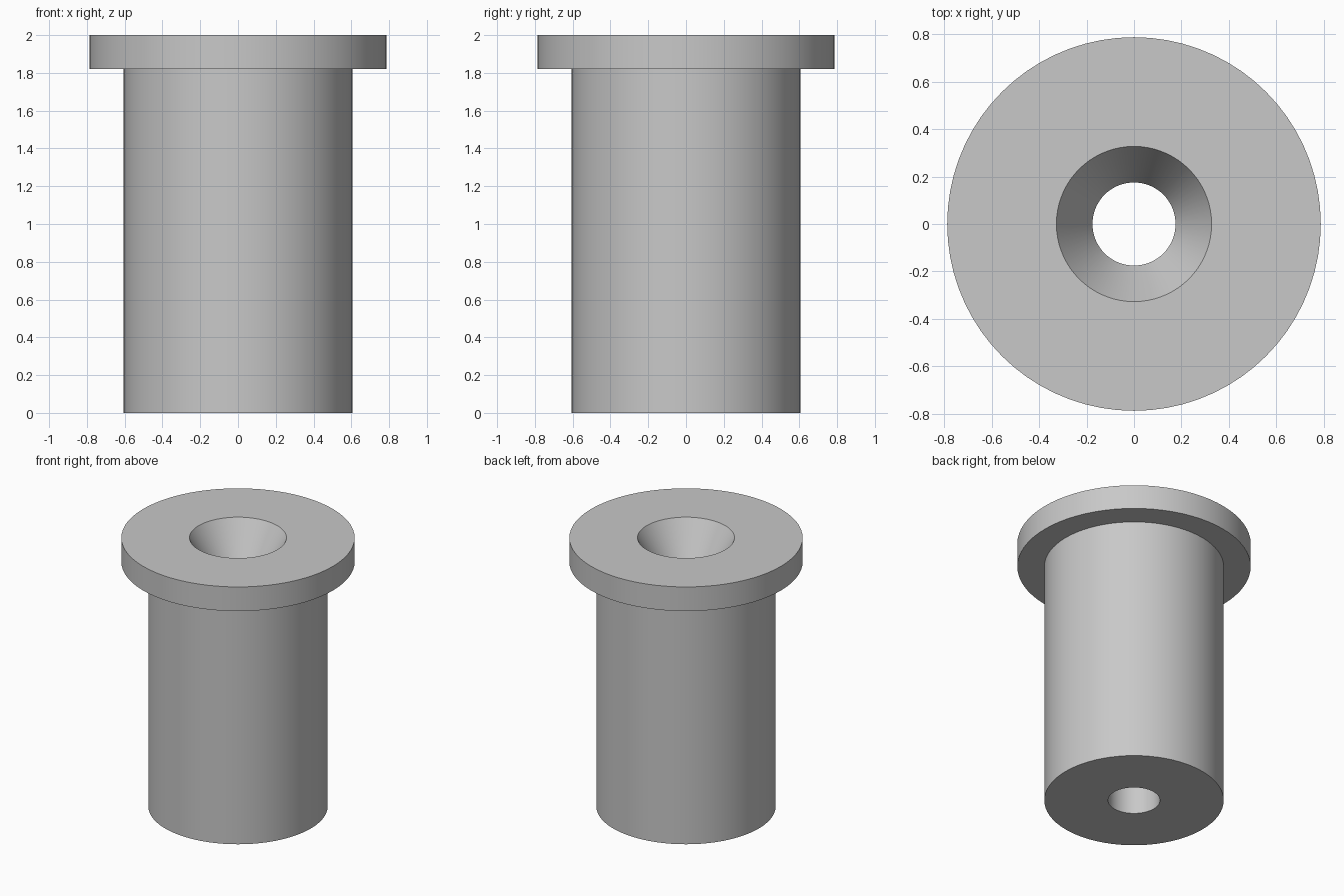
import bpy
import bmesh
import math
from mathutils import Matrix, Vector

cube = bpy.data.objects.get("Cube")
if cube:
    bpy.data.objects.remove(cube, do_unlink=True)

SEGMENTS = 72
BODY_R, HEAD_R = 0.605, 0.787
BORE_R, MOUTH_R = 0.175, 0.327
HEIGHT, HEAD_Z, MOUTH_DEPTH = 2.0, 1.82, 0.26

# Single grey metal
steel = bpy.data.materials.new("grey_steel")
steel.use_nodes = True
colour = (0.58, 0.58, 0.58, 1.0)
steel.diffuse_color = colour
steel.node_tree.nodes["Principled BSDF"].inputs["Base Color"].default_value = colour


def revolve(name, profile, material):
    """Turn a closed (radius, height) profile around the z axis."""
    bm = bmesh.new()
    verts = [bm.verts.new((r, 0, z)) for r, z in profile]
    edges = [bm.edges.new((v, verts[i - 1])) for i, v in enumerate(verts)]
    bmesh.ops.spin(bm, geom=verts + edges, cent=(0, 0, 0), axis=(0, 0, 1),
                   angle=math.tau, steps=SEGMENTS, use_merge=True)
    bmesh.ops.remove_doubles(bm, verts=bm.verts, dist=0.0001)
    bmesh.ops.recalc_face_normals(bm, faces=bm.faces)
    mesh = bpy.data.meshes.new(name)
    bm.to_mesh(mesh)
    bm.free()
    mesh.materials.append(material)
    obj = bpy.data.objects.new(name, mesh)
    bpy.context.collection.objects.link(obj)
    return obj


# Flanged sleeve: bore, plain body, head and tapered mouth in one turned piece
bushing = revolve("flanged_bushing", [
    (BORE_R, 0),
    (BODY_R, 0),
    (BODY_R, HEAD_Z),
    (HEAD_R, HEAD_Z),
    (HEAD_R, HEIGHT),
    (MOUTH_R, HEIGHT),
    (BORE_R, HEIGHT - MOUTH_DEPTH),
], steel)

bpy.ops.object.select_all(action="DESELECT")
bushing.select_set(True)
bpy.context.view_layer.objects.active = bushing
bpy.ops.object.shade_smooth_by_angle(angle=math.radians(25))
